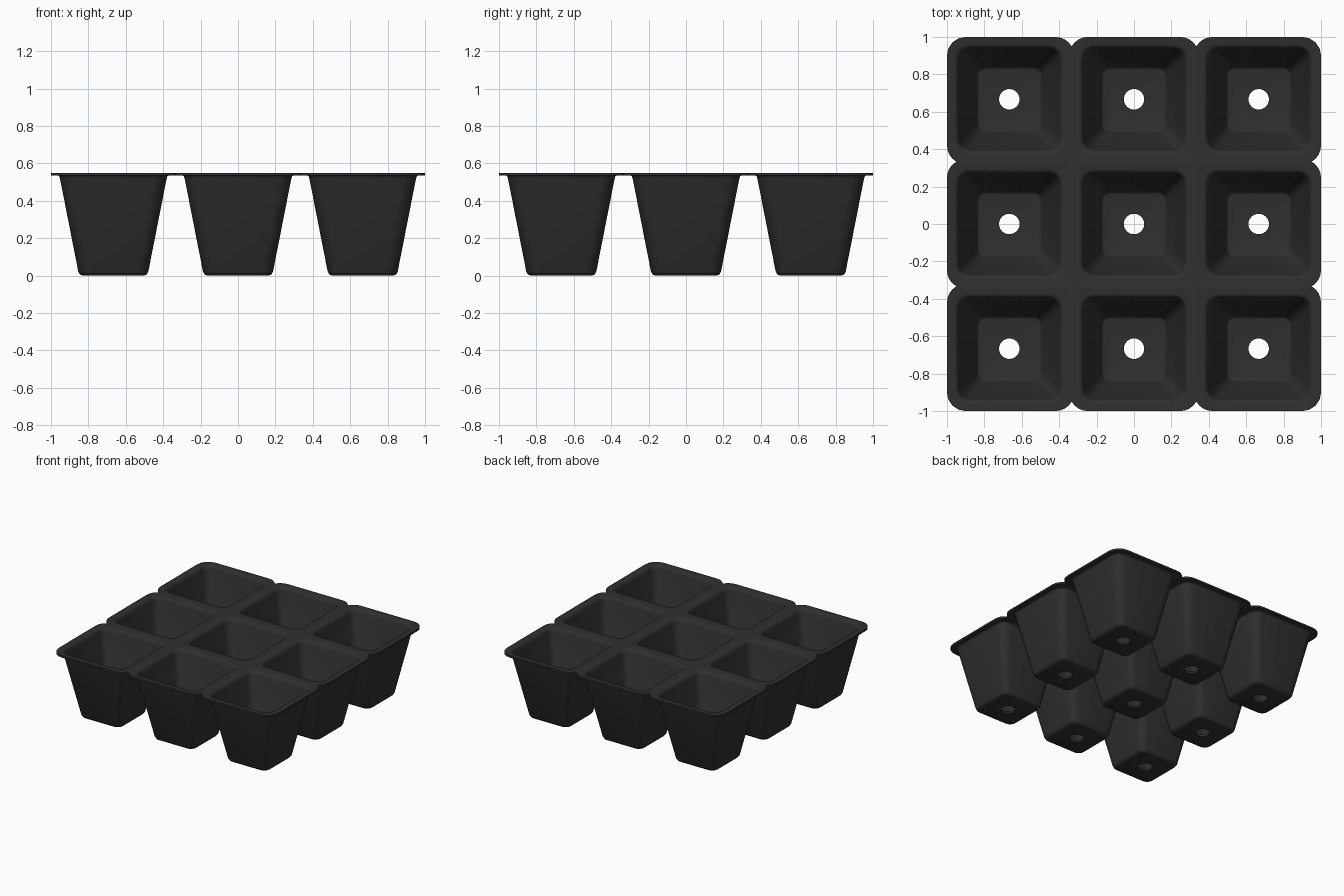
import bpy, bmesh, math

if "Cube" in bpy.data.objects:
    bpy.data.objects.remove(bpy.data.objects["Cube"])

PITCH = 2 / 3
HALF = PITCH / 2
TOP = 0.55
THICK = 0.015
STEPS = 4          # segments per rounded corner
RIM_R = 0.1        # rounding of the rim's outer corners
CORNERS = [(1, 1), (-1, 1), (-1, -1), (1, -1)]


def ring(point):
    """Closed loop of points; point(sx, sy, a) gives the corner arc at angle a."""
    pts = []
    for i, (sx, sy) in enumerate(CORNERS):
        for k in range(STEPS + 1):
            t = k / STEPS
            a = (t if i % 2 == 0 else 1 - t) * math.pi / 2
            x, y = point(sx, sy, a)
            pts.append((sx * x, sy * y))
    return pts


def rounded(half, r):
    return ring(lambda sx, sy, a: (half - r + r * math.cos(a), half - r + r * math.sin(a)))


def circle(r):
    def point(sx, sy, a):
        b = math.pi / 4 + (a - math.pi / 4) * STEPS / (STEPS + 1)
        return r * math.cos(b), r * math.sin(b)
    return ring(point)


def rim(cx, cy):
    """Cell outline: round at tray corners, notched on tray sides, square inside."""
    lim = math.radians(60)

    def point(sx, sy, a):
        out_x, out_y = sx == cx, sy == cy
        c, r = HALF - RIM_R, RIM_R
        if out_x and out_y:
            return c + r * math.cos(a), c + r * math.sin(a)
        if out_x:
            t = a * lim / (math.pi / 2)
            return c + r * math.cos(t), HALF - r * math.sin(lim) + r * math.sin(t)
        if out_y:
            t = (math.pi / 2 - a) * lim / (math.pi / 2)
            return HALF - r * math.sin(lim) + r * math.sin(t), c + r * math.cos(t)
        return HALF, HALF
    return ring(point)


# Pot section from floor to lip: half width, corner radius, height
SECTION = [
    (0.160, 0.035, THICK),
    (0.168, 0.040, THICK + 0.003),
    (0.173, 0.042, THICK + 0.012),
    (0.270, 0.058, TOP - 0.030),
    (0.276, 0.062, TOP - 0.011),
    (0.284, 0.068, TOP - 0.003),
    (0.296, 0.075, TOP),
]

bm = bmesh.new()
for cx in (-1, 0, 1):
    for cy in (-1, 0, 1):
        # Drain hole, floor, walls, lip and flat rim of one cell
        loops = [(circle(0.055), THICK)]
        loops += [(rounded(h, r), z) for h, r, z in SECTION]
        loops.append((rim(cx, cy), TOP))
        rows = [[bm.verts.new((x + cx * PITCH, y + cy * PITCH, z)) for x, y in pts]
                for pts, z in loops]
        n = len(rows[0])
        for lo, hi in zip(rows, rows[1:]):
            for i in range(n):
                j = (i + 1) % n
                bm.faces.new((lo[i], hi[i], hi[j], lo[j]))

# Join the cells into one sheet facing up
bmesh.ops.remove_doubles(bm, verts=bm.verts[:], dist=1e-4)
bmesh.ops.recalc_face_normals(bm, faces=bm.faces[:])
if sum(f.normal.z * f.calc_area() for f in bm.faces) < 0:
    bmesh.ops.reverse_faces(bm, faces=bm.faces[:])

mesh = bpy.data.meshes.new("seedling_tray")
bm.to_mesh(mesh)
bm.free()
tray = bpy.data.objects.new("seedling_tray", mesh)
bpy.context.collection.objects.link(tray)

# Black plastic
mat = bpy.data.materials.new("black_plastic")
mat.diffuse_color = (0.029, 0.029, 0.029, 1)
mat.use_nodes = True
mat.node_tree.nodes["Principled BSDF"].inputs["Base Color"].default_value = mat.diffuse_color
mesh.materials.append(mat)

# Sheet thickness, added to the underside
solid = tray.modifiers.new("thickness", 'SOLIDIFY')
solid.thickness = THICK
solid.offset = -1
solid.use_even_offset = True

bpy.context.view_layer.objects.active = tray
tray.select_set(True)
bpy.ops.object.modifier_apply(modifier=solid.name)
bpy.ops.object.shade_smooth_by_angle(angle=math.radians(40))
